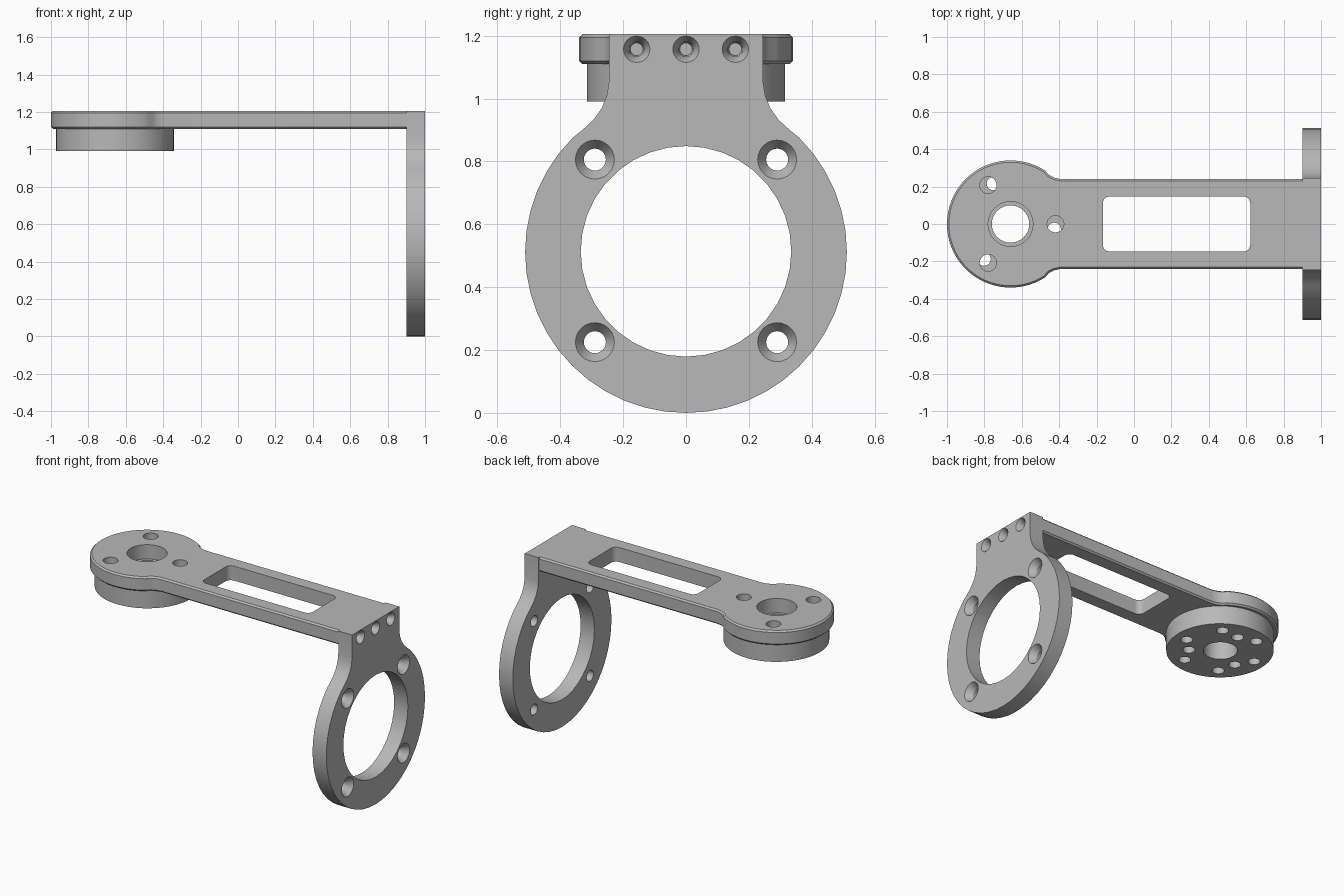
import bpy, bmesh
from math import pi, cos, sin, radians, sqrt
from mathutils import Matrix, Vector

cube = bpy.data.objects.get("Cube")
if cube:
    bpy.data.objects.remove(cube, do_unlink=True)

grey = bpy.data.materials.new("satin grey")
grey.use_nodes = True
GREY = (0.48, 0.48, 0.48, 1)
grey.diffuse_color = GREY
grey.node_tree.nodes["Principled BSDF"].inputs["Base Color"].default_value = GREY

FLAT = Matrix.Identity(4)
# Profile drawn in y and z, depth along x
UPRIGHT = Matrix(((0, 0, 1, 0), (1, 0, 0, 0), (0, 1, 0, 0), (0, 0, 0, 1)))


def arc(cx, cy, r, start, end, n):
    """Points on an arc, angles in degrees, both ends included."""
    angles = [radians(start + (end - start) * i / n) for i in range(n + 1)]
    return [(cx + r * cos(a), cy + r * sin(a)) for a in angles]


def extrude(bm, points, low, high, frame):
    bottom = [bm.verts.new(frame @ Vector((*p, low))) for p in points]
    top = [bm.verts.new(frame @ Vector((*p, high))) for p in points]
    bm.faces.new(bottom[::-1])
    bm.faces.new(top)
    for i in range(len(points)):
        j = (i + 1) % len(points)
        bm.faces.new((bottom[i], bottom[j], top[j], top[i]))


def turn(bm, cx, cy, profile, frame, n=24):
    """Solid of revolution from (radius, depth) pairs."""
    rings = [[bm.verts.new(frame @ Vector((*p, d))) for p in arc(cx, cy, r, -90, 270, n)[:-1]]
             for r, d in profile]
    for a, b in zip(rings, rings[1:]):
        for i in range(n):
            j = (i + 1) % n
            bm.faces.new((a[i], a[j], b[j], b[i]))
    bm.faces.new(rings[0][::-1])
    bm.faces.new(rings[-1])


def make(name, bm):
    bmesh.ops.recalc_face_normals(bm, faces=bm.faces)
    mesh = bpy.data.meshes.new(name)
    bm.to_mesh(mesh)
    bm.free()
    obj = bpy.data.objects.new(name, mesh)
    bpy.context.collection.objects.link(obj)
    mesh.materials.append(grey)
    return obj


def finish(obj, cutter, chamfer=0):
    """Chamfer the rims, cut the holes and smooth the round walls."""
    bpy.ops.object.select_all(action="DESELECT")
    bpy.context.view_layer.objects.active = obj
    obj.select_set(True)
    if chamfer:
        bevel = obj.modifiers.new("chamfer", "BEVEL")
        bevel.width = chamfer
        bevel.limit_method = "ANGLE"
        bevel.angle_limit = radians(60)
        bpy.ops.object.modifier_apply(modifier=bevel.name)
    cut = obj.modifiers.new("holes", "BOOLEAN")
    cut.operation = "DIFFERENCE"
    cut.solver = "EXACT"
    cut.object = cutter
    bpy.ops.object.modifier_apply(modifier=cut.name)
    bpy.data.objects.remove(cutter, do_unlink=True)
    bpy.ops.object.shade_smooth_by_angle(angle=radians(28))


TOP, UNDER = 1.205, 1.11
HEAD = -0.66

# Ring plate with a flared neck
R, CZ = 0.512, 0.512
neck = [(0.36, 0.876), (0.33, 0.9), (0.295, 0.932), (0.268, 0.97),
        (0.252, 1.01), (0.245, 1.055), (0.245, TOP)]
outline = arc(0, CZ, R, -225, 45, 36)[1:-1] + neck + [(-y, z) for y, z in neck[::-1]]
bm = bmesh.new()
extrude(bm, outline, 0.9, 1.0, UPRIGHT)
ring_plate = make("ring_plate", bm)

bm = bmesh.new()
turn(bm, 0, 0.514, [(0.335, 0.8), (0.335, 1.1)], UPRIGHT, 36)
for y in (-0.29, 0.29):
    for z in (0.225, 0.806):
        turn(bm, y, z, [(0.035, 0.8), (0.035, 0.96), (0.062, 1.0), (0.062, 1.1)], UPRIGHT)
for y in (-0.157, 0, 0.157):
    turn(bm, y, 1.157, [(0.02, 0.92), (0.024, 0.97), (0.042, 1.0), (0.042, 1.1)], UPRIGHT)
finish(ring_plate, make("ring_cutter", bm))

# Arm with a round head
side = [(-0.455, 0.262), (-0.425, 0.247), (-0.39, 0.24), (0.911, 0.24)]
outline = arc(HEAD, 0, 0.34, 57, 303, 48) + [(x, -y) for x, y in side] + side[::-1]
bm = bmesh.new()
extrude(bm, outline, UNDER, TOP, FLAT)
arm = make("arm", bm)

bm = bmesh.new()
slot = []
for cx, cy, start in ((0.585, 0.11, 0), (-0.13, 0.11, 90), (-0.13, -0.11, 180), (0.585, -0.11, 270)):
    slot += arc(cx, cy, 0.037, start, start + 90, 6)
extrude(bm, slot, 1.0, 1.3, FLAT)
turn(bm, HEAD, 0, [(0.12, 1.0), (0.12, 1.3)], FLAT, 32)
for angle in (0, 120, 240):
    x, y = arc(HEAD, 0, 0.24, angle, 360, 1)[0]
    turn(bm, x, y, [(0.045, 1.0), (0.045, 1.3)], FLAT)
finish(arm, make("arm_cutter", bm), 0.01)

# Hub under the head, with three clusters of small holes
bm = bmesh.new()
turn(bm, HEAD + 0.003, 0, [(0.315, 0.99), (0.315, UNDER + 0.001)], FLAT, 48)
hub = make("hub", bm)

bm = bmesh.new()
turn(bm, HEAD, 0, [(0.1, 0.9), (0.1, 1.2)], FLAT, 32)
for middle in (83, 203, 323):
    for offset, radius in ((-30, 0.235), (0, 0.185), (30, 0.235)):
        x, y = arc(HEAD, 0, radius, middle + offset, 360, 1)[0]
        turn(bm, x, y, [(0.036, 0.9), (0.036, 1.2)], FLAT, 20)
finish(hub, make("hub_cutter", bm))
